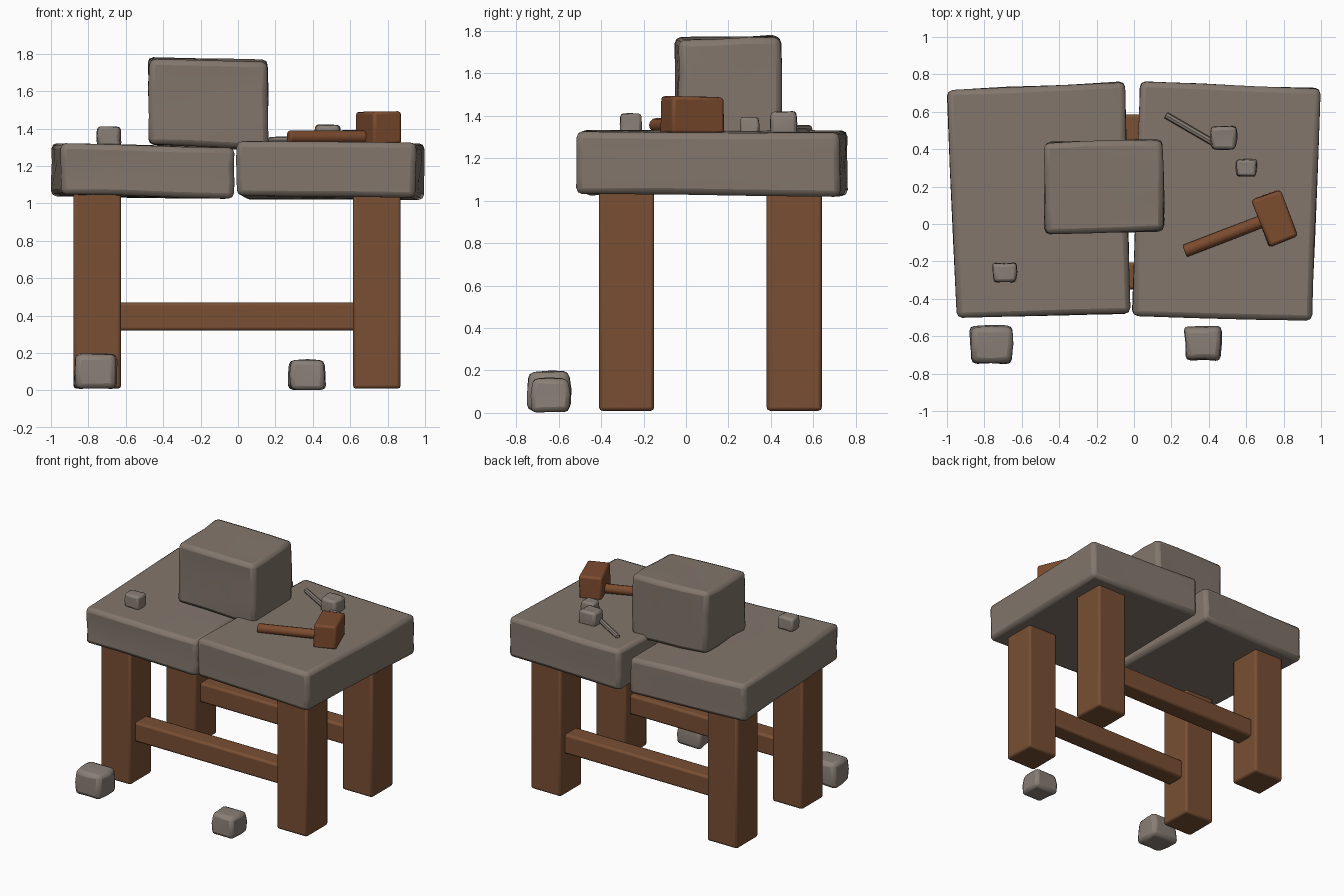
import bpy, bmesh, math, random
from mathutils import Vector, Matrix

random.seed(4)
cube = bpy.data.objects.get("Cube")
if cube:
    bpy.data.objects.remove(cube, do_unlink=True)


def material(name, rgb):
    m = bpy.data.materials.new(name)
    m.use_nodes = True
    m.diffuse_color = (*rgb, 1)
    m.node_tree.nodes["Principled BSDF"].inputs["Base Color"].default_value = (*rgb, 1)
    return m


stone = material("warm grey stone", (0.225, 0.182, 0.15))
rubble = material("pale grey rubble", (0.25, 0.21, 0.18))
wood = material("brown wood", (0.19, 0.078, 0.034))
tool_wood = material("reddish wood", (0.2, 0.07, 0.028))


def finish(name, bm, mat, bevel=0, segments=2):
    """Turn a bmesh into a softly bevelled object."""
    bmesh.ops.recalc_face_normals(bm, faces=bm.faces)
    me = bpy.data.meshes.new(name)
    bm.to_mesh(me)
    bm.free()
    me.materials.append(mat)
    ob = bpy.data.objects.new(name, me)
    bpy.context.collection.objects.link(ob)
    bpy.ops.object.select_all(action='DESELECT')
    ob.select_set(True)
    bpy.context.view_layer.objects.active = ob
    bpy.ops.object.shade_smooth_by_angle(angle=math.radians(40))
    if bevel:
        mod = ob.modifiers.new("soft edges", 'BEVEL')
        mod.width = bevel
        mod.segments = segments
        mod.limit_method = 'ANGLE'
        mod.angle_limit = math.radians(50)
    return ob


def hewn(name, plan, bottoms, tops, mat, bevel, cuts=0, wobble=0.0):
    """Box from four plan corners, each with its own bottom and top height."""
    bm = bmesh.new()
    low = [bm.verts.new((x, y, z)) for (x, y), z in zip(plan, bottoms)]
    high = [bm.verts.new((x, y, z)) for (x, y), z in zip(plan, tops)]
    bm.faces.new(low)
    bm.faces.new(high)
    for i in range(4):
        j = (i + 1) % 4
        bm.faces.new((low[i], low[j], high[j], high[i]))
    if cuts:
        bmesh.ops.subdivide_edges(bm, edges=bm.edges[:], cuts=cuts, use_grid_fill=True)
    for v in bm.verts:
        v.co += Vector([random.uniform(-wobble, wobble) for _ in range(3)])
    return finish(name, bm, mat, bevel)


def box(name, lo, hi, mat, bevel, turn=0.0, wobble=0.0):
    """Upright box, optionally turned about its own vertical axis."""
    cx, cy = (lo[0] + hi[0]) / 2, (lo[1] + hi[1]) / 2
    spin = Matrix.Rotation(turn, 2)
    plan = []
    for x, y in ((lo[0], lo[1]), (hi[0], lo[1]), (hi[0], hi[1]), (lo[0], hi[1])):
        p = spin @ Vector((x - cx, y - cy))
        plan.append((cx + p.x, cy + p.y))
    return hewn(name, plan, [lo[2]] * 4, [hi[2]] * 4, mat, bevel, 0, wobble)


def rock(name, centre, size, taper=0.88):
    """Rounded chunk of stone, narrower toward the front and top."""
    bm = bmesh.new()
    bmesh.ops.create_cube(bm, size=1)
    bmesh.ops.subdivide_edges(bm, edges=bm.edges[:], cuts=1, use_grid_fill=True)
    for v in bm.verts:
        if v.co.y < -0.1:
            v.co.x *= taper
        if v.co.z > 0.1:
            v.co.x *= 0.95
            v.co.y *= 0.92
        v.co += Vector([random.uniform(-0.035, 0.035) for _ in range(3)])
        v.co = Vector([a * s + c for a, s, c in zip(v.co, size, centre)])
    return finish(name, bm, rubble, min(size) * 0.15)


def rod(name, a, b, r1, r2, mat, sides, bevel):
    a, b = Vector(a), Vector(b)
    bm = bmesh.new()
    pose = Matrix.Translation((a + b) / 2) @ (b - a).to_track_quat('Z', 'Y').to_matrix().to_4x4()
    bmesh.ops.create_cone(bm, cap_ends=True, segments=sides, radius1=r1, radius2=r2,
                          depth=(b - a).length, matrix=pose)
    return finish(name, bm, mat, bevel)


# Two halves of the cracked table top
hewn("right_slab", [(-0.945, -0.5), (-0.02, -0.48), (-0.05, 0.76), (-1.0, 0.715)],
     [1.05, 1.025, 1.025, 1.04], [1.325, 1.295, 1.3, 1.32], stone, 0.03, 2, 0.004)
hewn("left_slab", [(-0.01, -0.49), (0.95, -0.52), (0.995, 0.725), (0.035, 0.76)],
     [1.045, 1.03, 1.02, 1.025], [1.33, 1.325, 1.32, 1.33], stone, 0.03, 2, 0.004)

# Stone block resting on the table
hewn("stone_block", [(-0.475, -0.055), (0.16, -0.035), (0.155, 0.45), (-0.48, 0.435)],
     [1.32, 1.285, 1.285, 1.31], [1.765, 1.76, 1.77, 1.78], stone, 0.03, 2, 0.006)

# Legs and long stretchers
for depth, y in (("front", -0.41), ("back", 0.38)):
    for side, x in (("right", -0.88), ("left", 0.615)):
        box(f"{depth}_{side}_leg", (x, y, 0.01), (x + 0.255, y + 0.26, 1.06), wood, 0.016)
    box(f"{depth}_stretcher", (-0.65, y + 0.06, 0.32), (0.64, y + 0.205, 0.47), wood, 0.016)

# Mallet lying on the table
angle = math.radians(21)
box("mallet_head", (0.67, -0.105, 1.315), (0.835, 0.165, 1.49), tool_wood, 0.016, angle, 0.004)
rod("mallet_handle", (0.27, -0.145, 1.355), (0.7, 0.02, 1.355), 0.034, 0.034, tool_wood, 12, 0.008)

# Small chisel beside a stone chip
rod("chisel_shaft", (0.17, 0.582, 1.338), (0.42, 0.437, 1.342), 0.018, 0.018, rubble, 8, 0.004)
rock("chisel_head", (0.48, 0.46, 1.365), (0.14, 0.125, 0.11))

# Loose chips and fallen rocks
rock("small_chip", (0.6, 0.3, 1.355), (0.11, 0.09, 0.075))
rock("table_chip", (-0.69, -0.26, 1.36), (0.13, 0.105, 0.1))
rock("right_floor_rock", (-0.762, -0.645, 0.102), (0.232, 0.205, 0.185))
rock("left_floor_rock", (0.37, -0.64, 0.085), (0.2, 0.18, 0.16))
